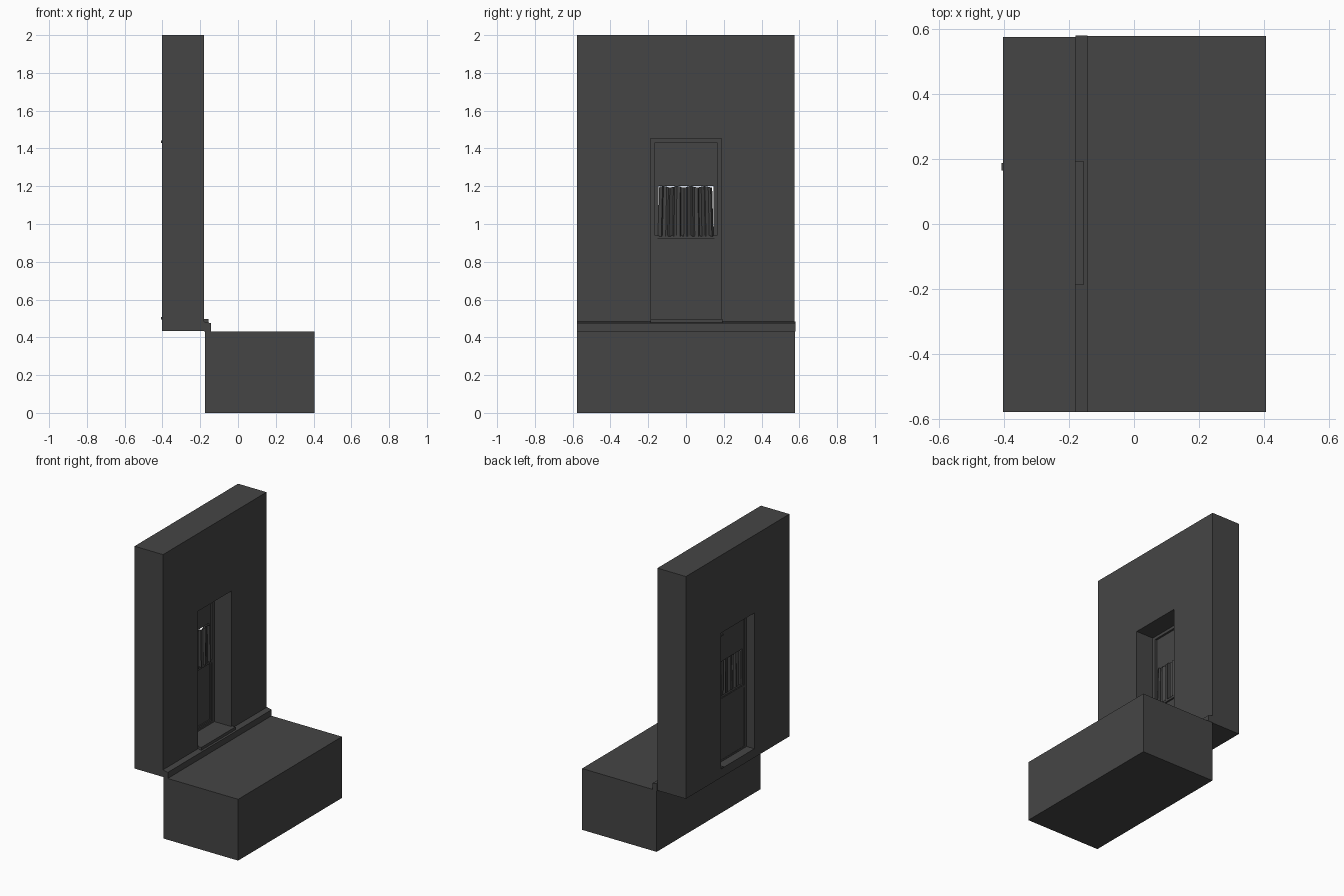
import bpy, bmesh, math

if "Cube" in bpy.data.objects:
    bpy.data.objects.remove(bpy.data.objects["Cube"])

mat = bpy.data.materials.new("dark_grey")
mat.diffuse_color = (0.06, 0.06, 0.06, 1)
mat.use_nodes = True
mat.node_tree.nodes["Principled BSDF"].inputs["Base Color"].default_value = mat.diffuse_color


def finish(name, bm):
    bmesh.ops.recalc_face_normals(bm, faces=bm.faces)
    me = bpy.data.meshes.new(name)
    bm.to_mesh(me)
    bm.free()
    me.materials.append(mat)
    ob = bpy.data.objects.new(name, me)
    bpy.context.collection.objects.link(ob)
    return ob


def prism(name, profile, y0, y1):
    """Extrude an (x, z) profile along y."""
    bm = bmesh.new()
    face = bm.faces.new([bm.verts.new((x, y0, z)) for x, z in profile])
    ext = bmesh.ops.extrude_face_region(bm, geom=[face])["geom"]
    bmesh.ops.translate(bm, vec=(0, y1 - y0, 0),
                        verts=[v for v in ext if isinstance(v, bmesh.types.BMVert)])
    return finish(name, bm)


def box(name, x0, x1, y0, y1, z0, z1):
    return prism(name, [(x0, z0), (x1, z0), (x1, z1), (x0, z1)], y0, y1)


def frame(name, x0, x1, outer, inner):
    """Rectangular ring in the yz plane; rectangles are (y0, y1, z0, z1)."""
    bm = bmesh.new()

    def loop(x, r):
        y0, y1, z0, z1 = r
        return [bm.verts.new((x, y, z)) for y, z in ((y0, z0), (y1, z0), (y1, z1), (y0, z1))]

    loops = [loop(x0, outer), loop(x1, outer), loop(x1, inner), loop(x0, inner)]
    for k in range(4):
        a, b = loops[k], loops[(k + 1) % 4]
        for i in range(4):
            j = (i + 1) % 4
            bm.faces.new((a[i], a[j], b[j], b[i]))
    return finish(name, bm)


# Wall with a window opening
frame("wall", -0.402, -0.18, (-0.578, 0.575, 0.433, 2.0), (-0.187, 0.187, 0.495, 1.452))

# Base block and ledge
box("base_block", -0.176, 0.406, -0.578, 0.578, 0, 0.432)
prism("ledge", [(-0.18, 0.432), (-0.143, 0.432), (-0.143, 0.475), (-0.18, 0.483)], -0.578, 0.58)
box("window_sill", -0.18, -0.155, -0.187, 0.193, 0.478, 0.498)

# Window: outer frame, two sashes, backing panels
frame("window_frame", -0.342, -0.315, (-0.187, 0.187, 0.495, 1.452), (-0.163, 0.163, 0.507, 1.432))
frame("lower_sash", -0.338, -0.322, (-0.163, 0.163, 0.507, 0.94), (-0.15, 0.15, 0.52, 0.92))
box("transom", -0.342, -0.318, -0.163, 0.163, 0.92, 0.94)
box("lower_panel", -0.34, -0.329, -0.163, 0.163, 0.507, 0.93)
frame("upper_panel", -0.34, -0.329, (-0.163, 0.163, 0.94, 1.432), (-0.145, 0.145, 0.95, 1.2))

# Half curtain with uneven vertical folds
bm = bmesh.new()
n = 24
rows = []
for z in (0.935, 1.197):
    row = []
    for i in range(n + 1):
        t = i / n
        spread = 1.0 if z < 1 else 0.95
        y = (-0.147 + 0.294 * t) * spread + 0.004 * math.sin(i * 2.3)
        x = -0.322 + (0.006 if i % 2 else -0.003) + 0.003 * math.sin(i * 1.7)
        row.append(bm.verts.new((x, y, z + (0.004 * math.sin(i) if z > 1 else 0))))
    rows.append(row)
for i in range(n):
    bm.faces.new((rows[0][i], rows[0][i + 1], rows[1][i + 1], rows[1][i]))
curtain = finish("half_curtain", bm)
thick = curtain.modifiers.new("thickness", 'SOLIDIFY')
thick.thickness = 0.003

# Thin trims on the rear edge of the opening
for name, z in (("rear_trim_lower", 0.495), ("rear_trim_upper", 1.43)):
    box(name, -0.407, -0.39, 0.165, 0.187, z, z + 0.012)
